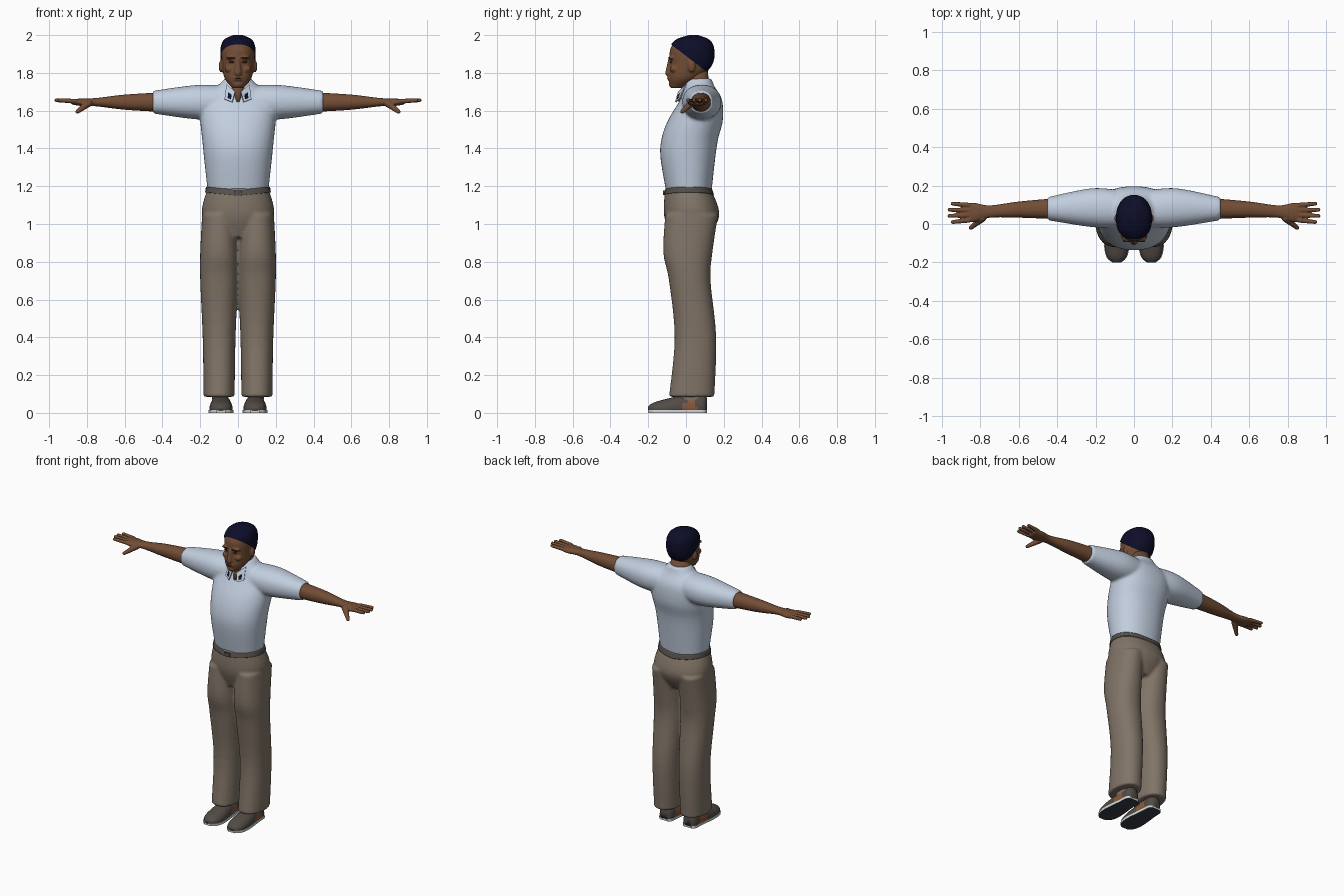
import bpy, bmesh, math
from mathutils import Matrix, Vector

cube = bpy.data.objects.get("Cube")
if cube:
    bpy.data.objects.remove(cube)


def material(name, *colour):
    mat = bpy.data.materials.new(name)
    mat.use_nodes = True
    mat.diffuse_color = (*colour, 1)
    shader = mat.node_tree.nodes["Principled BSDF"]
    shader.inputs["Base Color"].default_value = (*colour, 1)
    shader.inputs["Roughness"].default_value = 0.8
    return mat


SHIRT = material("pale blue cloth", .54, .62, .74)
SKIN = material("brown skin", .17, .075, .036)
DARK = material("dark brown", .05, .025, .015)
HAIR = material("navy black", .004, .004, .022)
TROUSER = material("taupe cloth", .22, .175, .135)
BELT = material("grey brown leather", .09, .08, .07)
SHOE = material("shoe leather", .085, .07, .06)
RIM = material("white rubber", .65, .67, .7)
SOLE = material("dark sole", .035, .045, .055)
PATCH = material("tan leather", .25, .1, .04)
SIDES = ((1, "left"), (-1, "right"))


def spline(rings, steps):
    """Catmull-Rom interpolation of section tuples."""
    smooth = []
    last = len(rings) - 1
    for i in range(last):
        before, start, end, after = (rings[min(max(k, 0), last)] for k in range(i - 1, i + 3))
        for k in range(steps):
            t = k / steps
            smooth.append([b + t * ((c - a) + t * ((2 * a - 5 * b + 4 * c - d)
                           + t * (3 * b - a - 3 * c + d))) / 2
                           for a, b, c, d in zip(before, start, end, after)])
    return smooth + [rings[last]]


def loft(bm, rings, axis="z", offset=0, side=1, power=2.2, count=40, steps=5):
    """Skin sections given as (position, centre, first radius, second radius)."""
    loops = []
    for pos, centre, radius_a, radius_b in spline(rings, steps):
        loop = []
        for k in range(count):
            angle = math.tau * k / count
            c, s = math.cos(angle), math.sin(angle)
            u = offset + radius_a * math.copysign(abs(c) ** (2 / power), c)
            v = centre + radius_b * math.copysign(abs(s) ** (2 / power), s)
            point = Vector({"x": (pos, v, u), "y": (u, pos, v), "z": (u, v, pos)}[axis])
            point.x *= side
            loop.append(bm.verts.new(point))
        loops.append(loop)
    for low, high in zip(loops, loops[1:]):
        for k in range(count):
            bm.faces.new((low[k - 1], low[k], high[k], high[k - 1]))
    bm.faces.new(loops[0])
    bm.faces.new(loops[-1])


def ball(bm, centre, size):
    matrix = Matrix.Translation(centre) @ Matrix.Diagonal((*size, 1))
    bmesh.ops.create_uvsphere(bm, u_segments=20, v_segments=12, radius=1, matrix=matrix)


def limb(bm, start, end, start_radius, end_radius, side=1):
    """Tapered rod with rounded ends."""
    mirror = Vector((side, 1, 1))
    start, end = Vector(start) * mirror, Vector(end) * mirror
    along = end - start
    matrix = Matrix.Translation((start + end) / 2) @ along.to_track_quat("Z", "Y").to_matrix().to_4x4()
    bmesh.ops.create_cone(bm, cap_ends=True, segments=20, radius1=start_radius,
                          radius2=end_radius, depth=along.length, matrix=matrix)
    ball(bm, start, [start_radius] * 3)
    ball(bm, end, [end_radius] * 3)


def finish(name, bm, mats, voxel=0, relax=4, smooth=True):
    bmesh.ops.recalc_face_normals(bm, faces=bm.faces)
    for face in bm.faces:
        face.smooth = smooth
    mesh = bpy.data.meshes.new(name)
    bm.to_mesh(mesh)
    bm.free()
    for mat in mats:
        mesh.materials.append(mat)
    obj = bpy.data.objects.new(name, mesh)
    bpy.context.collection.objects.link(obj)
    if voxel:
        blend = obj.modifiers.new("blend", "REMESH")
        blend.mode, blend.voxel_size, blend.use_smooth_shade = "VOXEL", voxel, True
        soften = obj.modifiers.new("soften", "SMOOTH")
        soften.factor, soften.iterations = 0.5, relax
    return obj


# Head with nose, brows, cheeks, ears, lips and chin
skull = [(1.72, -.05, .03, .03), (1.77, -.01, .07, .08), (1.84, .025, .085, .11),
         (1.92, .03, .088, .115), (1.97, .035, .07, .085), (1.995, .04, .02, .02)]
bm = bmesh.new()
loft(bm, skull)
limb(bm, (0, -.085, 1.87), (0, -.09, 1.8), .01, .02)
for side, label in SIDES:
    ball(bm, (side * .035, -.075, 1.88), (.03, .018, .01))
    ball(bm, (side * .09, .03, 1.835), (.012, .02, .033))
    ball(bm, (side * .045, -.06, 1.82), (.025, .025, .02))
for z in (1.764, 1.775):
    ball(bm, (0, -.085, z), (.027, .014, .006))
ball(bm, (0, -.073, 1.74), (.026, .018, .017))
finish("head", bm, [SKIN], voxel=.005, relax=3)

# Eyes, eyebrows and mouth line
bm = bmesh.new()
for side, label in SIDES:
    ball(bm, (side * .034, -.081, 1.857), (.014, .005, .005))
    ball(bm, (side * .036, -.089, 1.88), (.022, .006, .004))
ball(bm, (0, -.096, 1.77), (.02, .004, .002))
finish("face_features", bm, [DARK])

# Close hair cap, trimmed along a slanted hairline
bm = bmesh.new()
loft(bm, [(z + .005, y, rx + .005, ry + .005) for z, y, rx, ry in skull])
bmesh.ops.bisect_plane(bm, geom=bm.verts[:] + bm.edges[:] + bm.faces[:], dist=1e-5,
                       plane_co=(0, 0, 1.89), plane_no=(0, .77, 1), clear_inner=True)
finish("hair", bm, [HAIR])

# Neck and the skin in the open collar
bm = bmesh.new()
limb(bm, (0, .07, 1.62), (0, .05, 1.82), .06, .065)
limb(bm, (0, -.03, 1.65), (0, .02, 1.74), .01, .045)
finish("neck", bm, [SKIN])

# Shirt: torso and sleeves blended together
bm = bmesh.new()
loft(bm, [(1.17, .015, .16, .12), (1.35, .01, .18, .145), (1.45, .02, .19, .15), (1.55, .05, .2, .145),
          (1.66, .08, .2, .11), (1.73, .07, .11, .08), (1.77, .07, .07, .065)])
for side, label in SIDES:
    loft(bm, [(.1, .08, .09, .1), (.23, .085, .09, .1), (.45, .08, .06, .06)], "x", 1.645, side)
finish("shirt", bm, [SHIRT], voxel=.009)

# Collar flaps, each with a small dark trim plate shrunk from the flap
flap = [Vector(p) for p in ((.015, -.04, 1.7), (.03, -.055, 1.645), (.07, -.035, 1.66), (.06, 0, 1.74))]
middle = sum(flap, Vector()) / len(flap)
trim = [middle.lerp(p, .4) + Vector((0, -.006, -.01)) for p in flap]
for side, label in SIDES:
    for part, mat, corners in (("collar", SHIRT, flap), ("collar_trim", HAIR, trim)):
        bm = bmesh.new()
        bm.faces.new([bm.verts.new((p.x * side, p.y, p.z)) for p in corners])
        solid = finish(label + "_" + part, bm, [mat], smooth=False).modifiers.new("thickness", "SOLIDIFY")
        solid.thickness, solid.offset = .006, 0

# Arms with palm, four fingers and thumb
for side, label in SIDES:
    bm = bmesh.new()
    loft(bm, [(.4, .08, .052, .055), (.6, .075, .04, .042), (.75, .065, .022, .032),
              (.83, .06, .02, .05), (.88, .06, .012, .045)], "x", 1.645, side)
    for finger in range(4):
        reach = .945 if finger in (0, 3) else .962
        limb(bm, (.86, .02 + .026 * finger, 1.65), (reach, .01 + .032 * finger, 1.655), .013, .01, side)
    limb(bm, (.79, .03, 1.64), (.85, -.02, 1.595), .02, .011, side)
    finish(label + "_arm", bm, [SKIN], voxel=.004, relax=2)

# Trousers: hips and legs blended together
bm = bmesh.new()
loft(bm, [(.93, .02, .1, .1), (1.05, .03, .19, .147), (1.19, .01, .16, .12)])
for side, label in SIDES:
    loft(bm, [(1.05, .03, .09, .14), (.85, .01, .1, .13), (.7, .02, .1, .11),
              (.4, .05, .087, .11), (.085, .03, .082, .12)], offset=.1, side=side)
finish("trousers", bm, [TROUSER], voxel=.009)

# Belt, rising slightly towards the hips, and its buckle
bm = bmesh.new()
loft(bm, [(1.15, .015, .174, .134), (1.18, .015, .17, .125)])
for vert in bm.verts:
    vert.co.z += abs(vert.co.x) / 10
finish("belt", bm, [BELT])
bm = bmesh.new()
bmesh.ops.create_cube(bm, size=1, matrix=Matrix.Translation((0, -.117, 1.165))
                      @ Matrix.Diagonal((.04, .01, .025, 1)))
finish("buckle", bm, [BELT], smooth=False)

# Shoes with tan side patches, two-tone soles and socks
last = [(-.2, .02, .02, .015), (-.17, .02, .05, .035), (-.1, .02, .062, .055),
        (.03, .03, .05, .075), (.09, .03, .045, .07), (.11, .03, .025, .05)]
for side, label in SIDES:
    bm = bmesh.new()
    loft(bm, last, "y", .09, side)
    for vert in bm.verts:
        vert.co.z = max(vert.co.z, .012)
    for face in bm.faces:
        spot = face.calc_center_median()
        if .018 < spot.z < .075 and abs(spot.y - .02) < .05 - spot.z / 2:
            face.material_index = 1
    finish(label + "_shoe", bm, [SHOE, PATCH])

    bm = bmesh.new()
    loft(bm, [(y, .01, rx + .004, .05) for y, z, rx, rz in last], "y", .09, side, power=3)
    for vert in bm.verts:
        vert.co.z = min(max(vert.co.z, 0), .016)
    for face in bm.faces:
        if face.calc_center_median().z < .002:
            face.material_index = 1
    finish(label + "_sole", bm, [RIM, SOLE], smooth=False)

    bm = bmesh.new()
    loft(bm, [(.04, .02, .04, .07), (.16, .03, .045, .07)], offset=.095, side=side)
    finish(label + "_sock", bm, [TROUSER])
